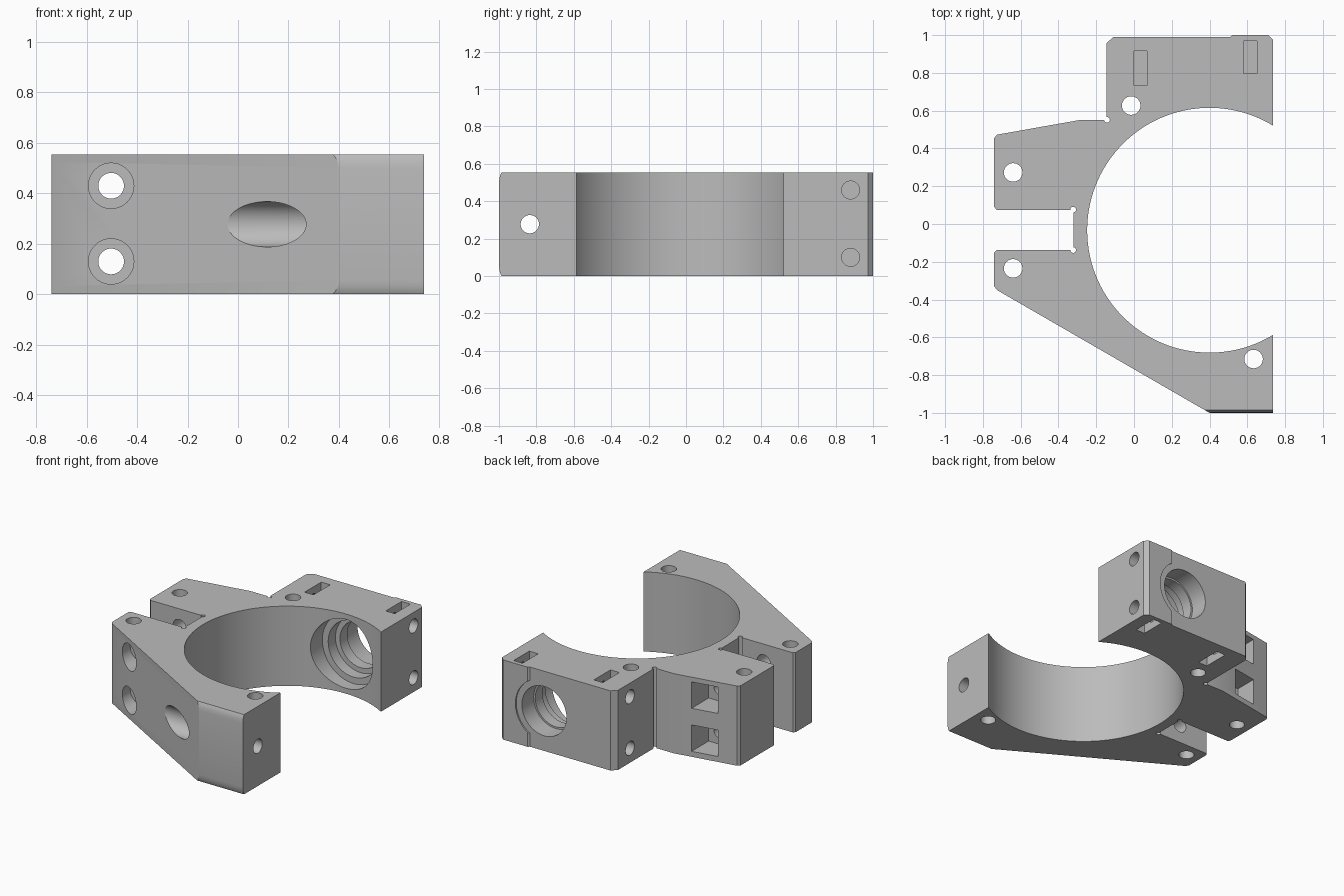
import bpy, bmesh, math
from mathutils import Matrix, Vector

if "Cube" in bpy.data.objects:
    bpy.data.objects.remove(bpy.data.objects["Cube"])

H = 0.555                      # clamp height
MID = H / 2
CX, CY, R = 0.40, -0.033, 0.648  # main round opening

grey = bpy.data.materials.new("plain grey")
grey.diffuse_color = (0.5, 0.5, 0.5, 1)
grey.use_nodes = True
grey.node_tree.nodes["Principled BSDF"].inputs["Base Color"].default_value = grey.diffuse_color


def new_object(name, bm):
    bmesh.ops.recalc_face_normals(bm, faces=bm.faces)
    mesh = bpy.data.meshes.new(name)
    bm.to_mesh(mesh)
    bm.free()
    obj = bpy.data.objects.new(name, mesh)
    bpy.context.collection.objects.link(obj)
    mesh.materials.append(grey)
    return obj


# Clamp body outline, ending with the arc of the round opening
outline = [(0.737, -1), (0.40, -1), (-0.725, -0.35), (-0.74, -0.33),
           (-0.74, -0.15), (-0.727, -0.137), (-0.32, -0.137), (-0.32, 0.075),
           (-0.727, 0.075), (-0.74, 0.09), (-0.74, 0.455), (-0.725, 0.473),
           (-0.29, 0.55), (-0.145, 0.55), (-0.145, 0.957), (-0.11, 0.99),
           (0.51, 0.99), (0.52, 1.0), (0.71, 1.0), (0.737, 0.973)]
a0 = math.acos((0.737 - CX) / R)
STEPS = 80
for i in range(STEPS + 1):
    a = a0 + (2 * math.pi - 2 * a0) * i / STEPS
    outline.append((CX + R * math.cos(a), CY + R * math.sin(a)))

# Stacked rings; the small front face is softly rounded at top and bottom
levels = [(0, 0.014), (0.012, 0.008), (0.03, 0.003), (0.055, 0)]
levels += [(H - z, d) for z, d in reversed(levels)]
bm = bmesh.new()
rings = []
for z, d in levels:
    ring = []
    for i, (x, y) in enumerate(outline):
        if i < 2:
            y += d
            x -= d * 1.73 * i
        ring.append(bm.verts.new((x, y, z)))
    rings.append(ring)
n = len(outline)
for lo, hi in zip(rings, rings[1:]):
    for i in range(n):
        j = (i + 1) % n
        bm.faces.new((lo[i], lo[j], hi[j], hi[i]))
bm.faces.new(rings[0])
bm.faces.new(rings[-1])
body = new_object("clamp_body", bm)

cutters = []


def cut_cylinder(name, start, end, radius, segments=40):
    a, b = Vector(start), Vector(end)
    rot = (b - a).to_track_quat('Z', 'Y').to_matrix().to_4x4()
    bm = bmesh.new()
    bmesh.ops.create_cone(bm, cap_ends=True, segments=segments, radius1=radius,
                          radius2=radius, depth=(b - a).length,
                          matrix=Matrix.Translation((a + b) / 2) @ rot)
    cutters.append(new_object(name, bm))


def cut_box(name, lo, hi):
    lo, hi = Vector(lo), Vector(hi)
    bm = bmesh.new()
    bmesh.ops.create_cube(bm, size=1, matrix=Matrix.Translation((lo + hi) / 2)
                          @ Matrix.Diagonal((*(hi - lo), 1)))
    cutters.append(new_object(name, bm))


# Vertical bolt holes
for x, y in [(-0.64, 0.273), (-0.64, -0.235), (-0.015, 0.627), (0.633, -0.715)]:
    cut_cylinder("vertical_hole", (x, y, -0.1), (x, y, H + 0.1), 0.049)

# Corner relief grooves
for x, y in [(-0.322, 0.076), (-0.322, -0.138), (-0.143, 0.551)]:
    cut_cylinder("relief_groove", (x, y, -0.1), (x, y, H + 0.1), 0.015, 20)

# Jaw bolts with round head recesses in front and square nut pockets behind
for z in (0.13, 0.43):
    cut_cylinder("jaw_hole", (-0.503, -0.8, z), (-0.503, 0.7, z), 0.051)
    cut_cylinder("head_recess", (-0.503, -0.8, z), (-0.503, -0.34, z), 0.09)
    cut_box("jaw_nut_pocket", (-0.593, 0.34, z - 0.092), (-0.413, 0.7, z + 0.092))

# Lengthwise bolt in the front arm
cut_cylinder("arm_hole", (-0.2, -0.835, MID), (0.9, -0.835, MID), 0.049)
cut_cylinder("arm_head_recess", (-0.3, -0.835, MID), (0.42, -0.835, MID), 0.09)

# Side screw holes and their nut slots, from both the top and the bottom
for z, z0, z1 in [(0.10, -0.1, 0.19), (0.46, 0.365, H + 0.1)]:
    cut_cylinder("right_screw_hole", (0.52, 0.88, z), (0.9, 0.88, z), 0.048)
    cut_cylinder("left_screw_hole", (-0.3, 0.823, z), (0.15, 0.823, z), 0.048)
    cut_box("right_nut_slot", (0.581, 0.797, z0), (0.65, 0.97, z1))
    cut_box("left_nut_slot", (0.0, 0.733, z0), (0.069, 0.916, z1))

# Stepped bore through the rear block
for y0, y1, r in [(0.2, 0.70, 0.24), (0.2, 0.78, 0.195), (0.2, 1.2, 0.16),
                  (0.86, 1.2, 0.172), (0.99, 1.2, 0.215)]:
    cut_cylinder("rear_bore", (CX, y0, MID), (CX, y1, MID), r, 64)

# Apply all cuts
bpy.context.view_layer.objects.active = body
body.select_set(True)
for c in cutters:
    mod = body.modifiers.new("cut", 'BOOLEAN')
    mod.operation = 'DIFFERENCE'
    mod.solver = 'EXACT'
    mod.object = c
    bpy.ops.object.modifier_apply(modifier=mod.name)
    bpy.data.objects.remove(c)
bpy.ops.object.shade_smooth_by_angle(angle=math.radians(25))
